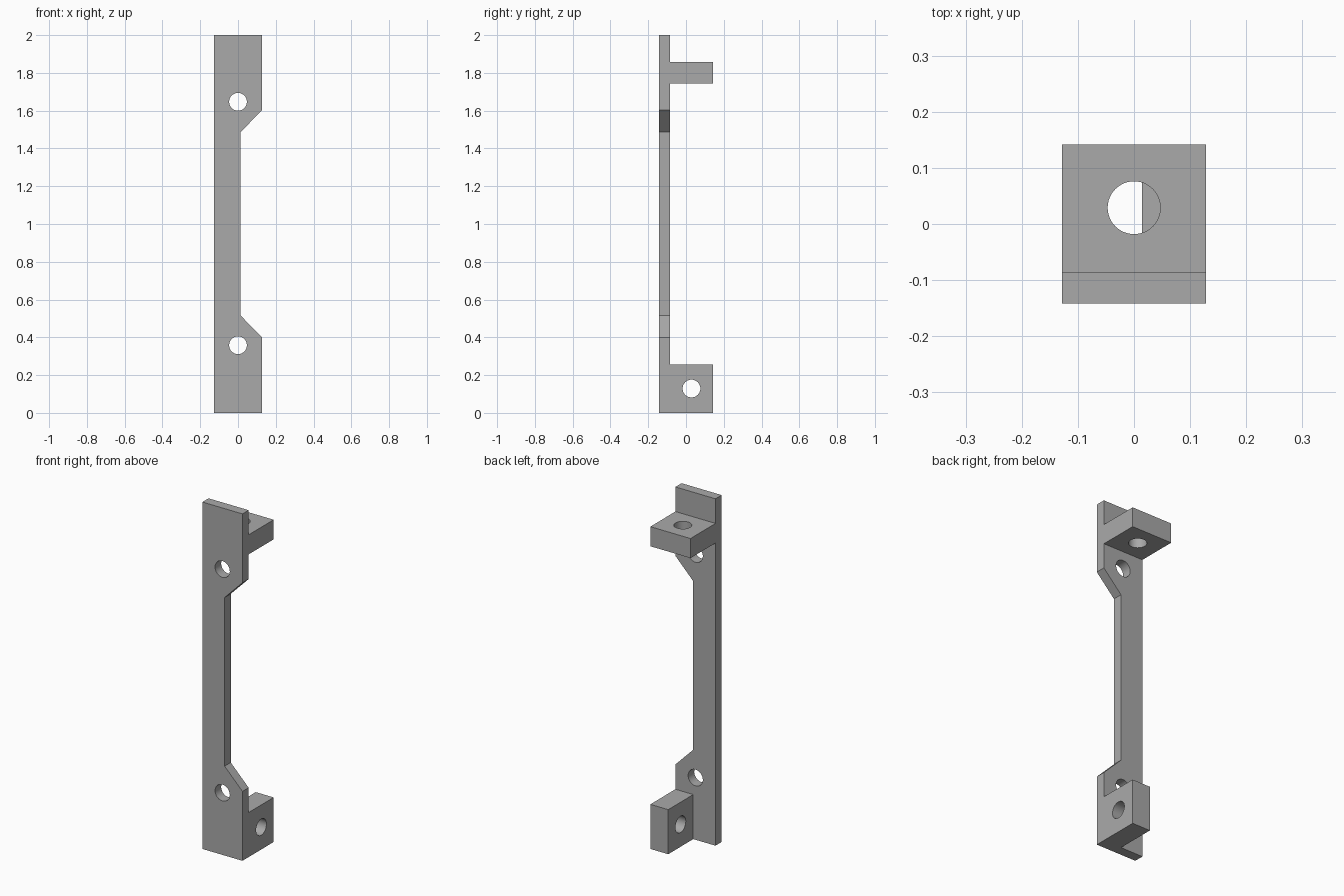
import bpy, bmesh, math
from mathutils import Matrix, Vector

if "Cube" in bpy.data.objects:
    bpy.data.objects.remove(bpy.data.objects["Cube"])

W, D = 0.128, 0.142          # half width, half depth
PLATE_BACK = -0.086          # rear face of the plate
STEP = 0.014                 # notch edge and lower lug inner face
HOLE_R = 0.047

grey = bpy.data.materials.new("grey")
grey.diffuse_color = (0.4, 0.4, 0.4, 1)
grey.use_nodes = True
grey.node_tree.nodes["Principled BSDF"].inputs["Base Color"].default_value = grey.diffuse_color


def add_object(name, bm):
    bmesh.ops.recalc_face_normals(bm, faces=bm.faces)
    mesh = bpy.data.meshes.new(name)
    bm.to_mesh(mesh)
    bm.free()
    mesh.materials.append(grey)
    obj = bpy.data.objects.new(name, mesh)
    bpy.context.collection.objects.link(obj)
    return obj


def prism(name, outline, y0, y1):
    """Extrude an (x, z) outline along y."""
    bm = bmesh.new()
    face = bm.faces.new([bm.verts.new((x, y0, z)) for x, z in outline])
    ext = bmesh.ops.extrude_face_region(bm, geom=[face])
    verts = [g for g in ext["geom"] if isinstance(g, bmesh.types.BMVert)]
    bmesh.ops.translate(bm, verts=verts, vec=(0, y1 - y0, 0))
    return add_object(name, bm)


def block(name, x0, x1, z0, z1):
    """Lug standing back from the plate, slightly embedded in it."""
    return prism(name, [(x0, z0), (x1, z0), (x1, z1), (x0, z1)], -0.11, D)


def drill(name, centre, axis, depth):
    """Cylinder cutter along an axis."""
    rot = Vector((0, 0, 1)).rotation_difference(Vector(axis)).to_matrix().to_4x4()
    bm = bmesh.new()
    bmesh.ops.create_cone(bm, cap_ends=True, segments=48, radius1=HOLE_R,
                          radius2=HOLE_R, depth=depth,
                          matrix=Matrix.Translation(centre) @ rot)
    obj = add_object(name, bm)
    obj.hide_render = True
    return obj


def combine(target, tool, operation):
    mod = target.modifiers.new(tool.name, "BOOLEAN")
    mod.operation, mod.solver, mod.object = operation, "EXACT", tool
    bpy.context.view_layer.objects.active = target
    bpy.ops.object.modifier_apply(modifier=mod.name)
    bpy.data.objects.remove(tool, do_unlink=True)


# Tall plate with a chamfered notch along its right side
bracket = prism("mounting_bracket", [
    (-W, 0), (W, 0), (W, 0.4), (STEP, 0.515),
    (STEP, 1.487), (W, 1.603), (W, 2), (-W, 2)], -D, PLATE_BACK)

# Upper shelf lug and lower side lug
combine(bracket, block("upper_lug", -W, W, 1.745, 1.858), "UNION")
combine(bracket, block("lower_lug", STEP, W, 0, 0.257), "UNION")

# Screw holes: two through the plate, one through each lug
for name, centre, axis, depth in [
        ("lower_plate_hole", (0, -0.114, 0.358), (0, 1, 0), 0.15),
        ("upper_plate_hole", (0, -0.114, 1.647), (0, 1, 0), 0.15),
        ("upper_lug_hole", (0, 0.029, 1.8), (0, 0, 1), 0.2),
        ("lower_lug_hole", (0.071, 0.029, 0.129), (1, 0, 0), 0.2)]:
    combine(bracket, drill(name, centre, axis, depth), "DIFFERENCE")

# Smooth hole walls, sharp edges elsewhere
bpy.ops.object.select_all(action="DESELECT")
bracket.select_set(True)
bpy.context.view_layer.objects.active = bracket
bpy.ops.object.shade_smooth_by_angle(angle=math.radians(30))
